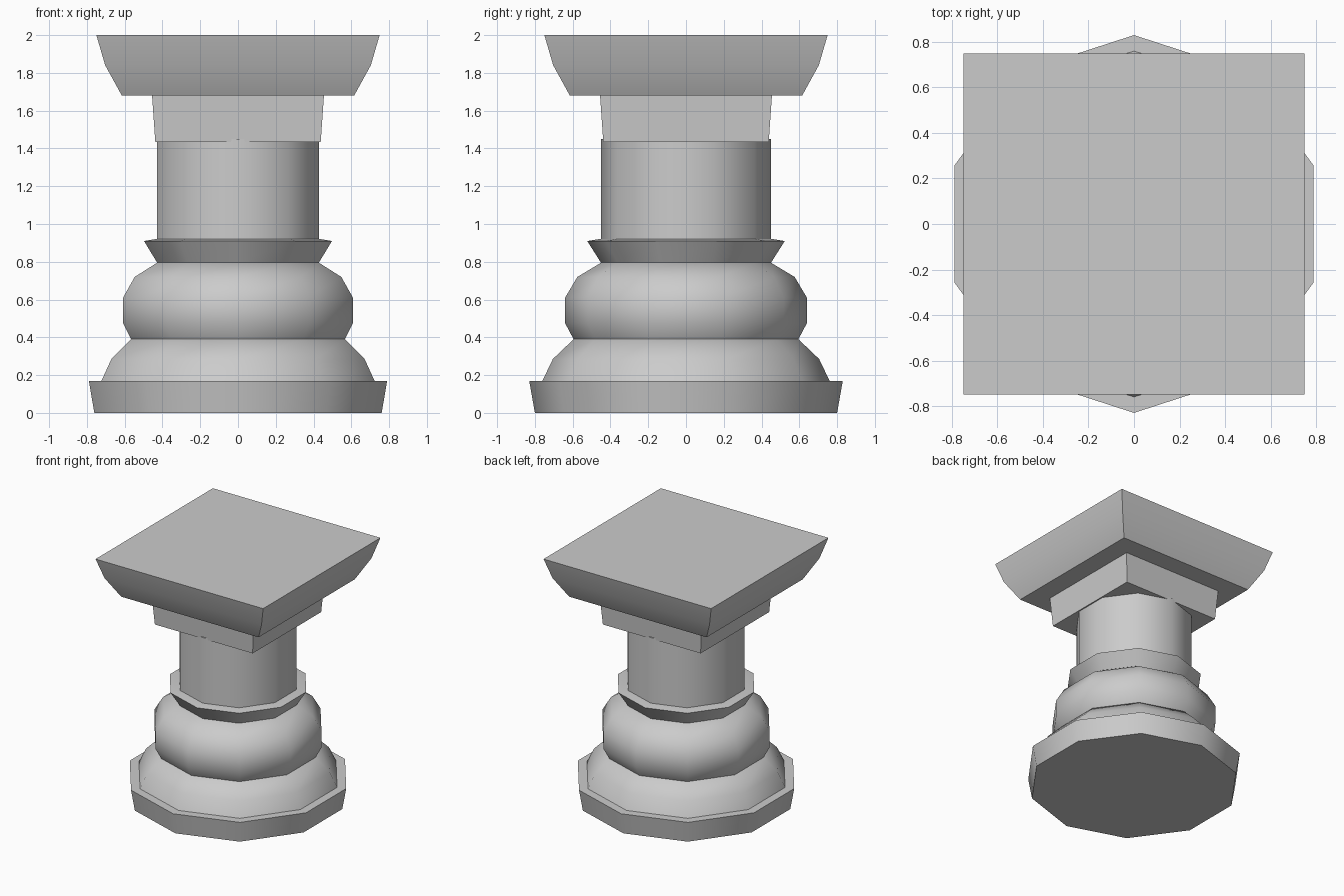
import bpy, bmesh
from math import sin, cos, pi, radians

cube = bpy.data.objects.get("Cube")
if cube:
    bpy.data.objects.remove(cube, do_unlink=True)

# One plain stone colour
stone = bpy.data.materials.new("stone_grey")
stone.use_nodes = True
colour = (0.6, 0.6, 0.6, 1)
stone.diffuse_color = colour
stone.node_tree.nodes["Principled BSDF"].inputs["Base Color"].default_value = colour


def stack(name, profile, sides, turn):
    """Loft rings of (corner radius, height) into a closed solid."""
    bm = bmesh.new()
    rings = []
    for radius, z in profile:
        angles = [turn + 2 * pi * i / sides for i in range(sides)]
        rings.append([bm.verts.new((radius * cos(a), radius * sin(a), z)) for a in angles])
    for low, high in zip(rings, rings[1:]):
        for i in range(sides):
            j = (i + 1) % sides
            bm.faces.new((low[i], low[j], high[j], high[i]))
    bm.faces.new(rings[0][::-1])
    bm.faces.new(rings[-1])
    mesh = bpy.data.meshes.new(name)
    bm.to_mesh(mesh)
    bm.free()
    mesh.materials.append(stone)
    obj = bpy.data.objects.new(name, mesh)
    bpy.context.collection.objects.link(obj)
    bpy.ops.object.select_all(action="DESELECT")
    obj.select_set(True)
    bpy.context.view_layer.objects.active = obj
    bpy.ops.object.shade_smooth_by_angle(angle=radians(48))


def ten_sided(name, profile):
    stack(name, profile, 10, pi / 2)


def square(name, profile):
    stack(name, [(half * 2 ** 0.5, z) for half, z in profile], 4, pi / 4)


# Round base and mouldings
ten_sided("base_plinth", [(0.80, 0), (0.83, 0.17)])
ten_sided("lower_moulding", [(0.76, 0.17), (0.705, 0.285), (0.595, 0.39)])
ten_sided("upper_moulding", [(0.595, 0.39), (0.64, 0.475), (0.64, 0.61),
                             (0.575, 0.72), (0.45, 0.795)])
ten_sided("collar", [(0.45, 0.795), (0.523, 0.91), (0.46, 0.92)])

# Shaft, running up inside the square neck
ten_sided("shaft", [(0.45, 0.91), (0.45, 1.45)])

# Square neck and flared top slab
square("neck_block", [(0.438, 1.435), (0.455, 1.68)])
square("top_slab", [(0.615, 1.68), (0.703, 1.84), (0.75, 2.0)])
